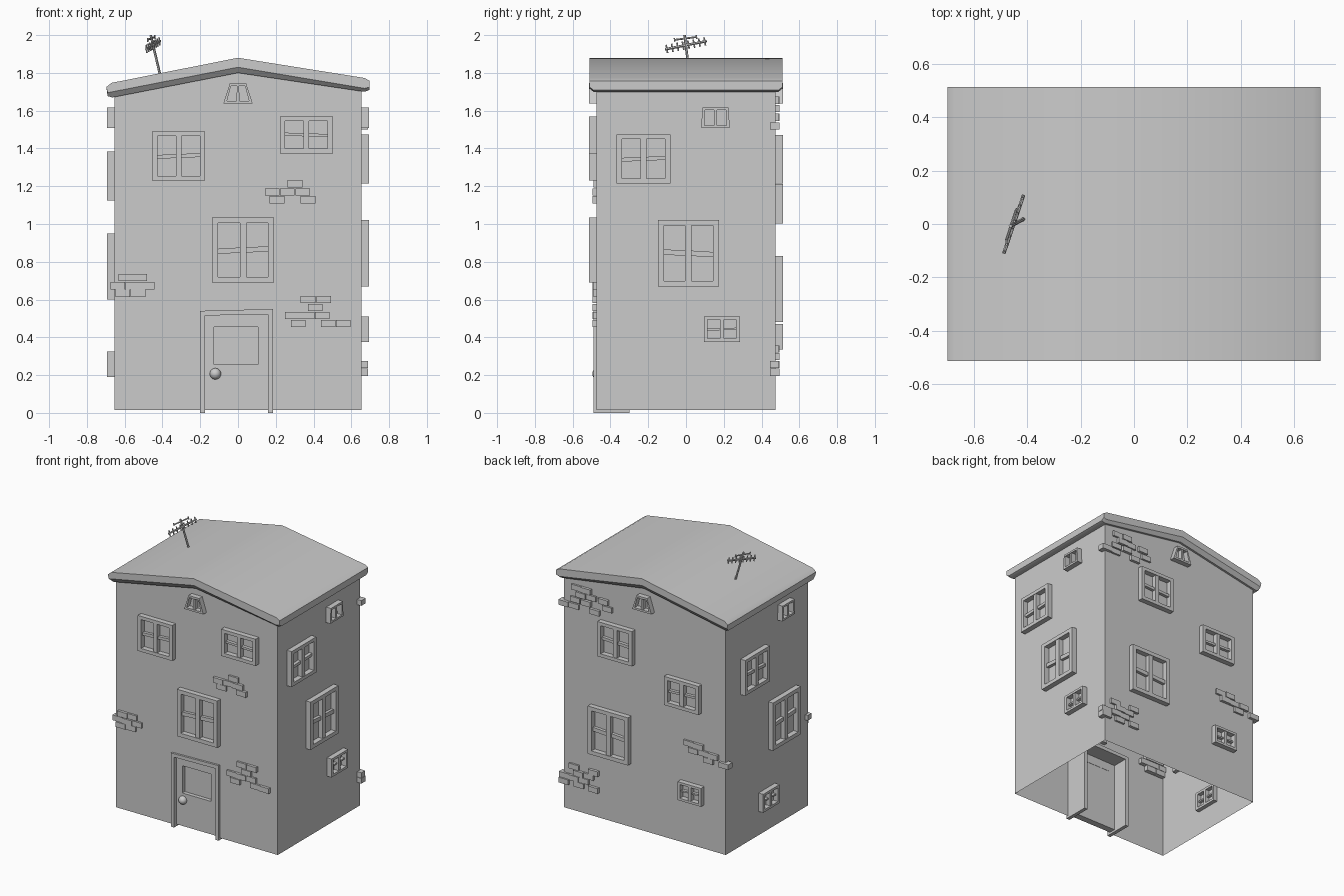
import bpy, bmesh, math
from mathutils import Vector

if "Cube" in bpy.data.objects:
    bpy.data.objects.remove(bpy.data.objects["Cube"])

WX, WY = 0.655, 0.475          # half width and half depth of the walls

# (u, z, d) -> world: u runs along the wall, d points outward
WALLS = {
    "front": lambda u, z, d: (u, -WY - d, z),
    "back":  lambda u, z, d: (u, WY + d, z),
    "right": lambda u, z, d: (WX + d, u, z),
    "left":  lambda u, z, d: (-WX - d, u, z),
}


def finish(name, bm, smooth=False):
    bmesh.ops.recalc_face_normals(bm, faces=bm.faces)
    me = bpy.data.meshes.new(name)
    bm.to_mesh(me)
    bm.free()
    ob = bpy.data.objects.new(name, me)
    bpy.context.collection.objects.link(ob)
    if smooth:
        me.shade_smooth()
        me.set_sharp_from_angle(angle=math.radians(30))
    return ob


def loft(bm, rings, caps=True):
    vs = [[bm.verts.new(p) for p in r] for r in rings]
    n = len(vs[0])
    for a, b in zip(vs, vs[1:]):
        for i in range(n):
            j = (i + 1) % n
            bm.faces.new((a[i], a[j], b[j], b[i]))
    if caps:
        bm.faces.new(vs[0])
        bm.faces.new(vs[-1])
    return vs


def prism(bm, wall, poly, d0, d1):
    f = WALLS[wall]
    loft(bm, [[f(u, z, d) for u, z in poly] for d in (d0, d1)])


def rect(u0, u1, z0, z1):
    return [(u0, z0), (u1, z0), (u1, z1), (u0, z1)]


def rod(bm, p, q, r, sides=6):
    p, q = Vector(p), Vector(q)
    w = (q - p).normalized()
    a = w.orthogonal().normalized()
    b = w.cross(a)
    ang = [2 * math.pi * i / sides for i in range(sides)]
    loft(bm, [[c + (a * math.cos(t) + b * math.sin(t)) * r for t in ang] for c in (p, q)])


def window(wall, idx, u, z, w, h, cross=True, taper=1.0):
    bm = bmesh.new()
    b, x, y = 0.09 * w + 0.002, w / 2, h / 2

    def bar(poly, d0, d1):
        prism(bm, wall, [(u + p * (1 + (taper - 1) * (q + y) / h), z + q) for p, q in poly], d0, d1)
    # outer frame and centre post
    bar(rect(-x, -x + b, -y, y), -0.03, 0.038)
    bar(rect(x - b, x, -y, y), -0.03, 0.038)
    bar(rect(-x + b, x - b, -y, -y + b * 0.9), -0.03, 0.038)
    bar(rect(-x + b, x - b, y - b * 0.9, y), -0.03, 0.038)
    bar(rect(-b * 0.55, b * 0.55, -y + b * 0.9, y - b * 0.9), -0.03, 0.034)
    # slightly crooked crossbars
    if cross:
        for s in (-1, 1):
            t = 0.04 * h * s * (-1) ** idx
            i, o = s * b * 0.5, s * (x - b)
            bar([(i, -0.04 * h), (o, -0.04 * h + t * 0.5),
                 (o, 0.04 * h + t * 0.5), (i, 0.04 * h)], -0.02, 0.022)
    finish(f"{wall}_window_{idx}", bm)


# walls: gabled shell, open underneath, with a doorway in the front
bm = bmesh.new()
gable = [(WX, 0.015), (WX, 1.73), (0, 1.85), (-WX, 1.71), (-WX, 0.015)]
door_hole = [(-0.18, 0.015), (-0.18, 0.52), (0.165, 0.52), (0.165, 0.015)]
fr = [bm.verts.new((x, -WY, z)) for x, z in gable]
bk = [bm.verts.new((x, WY, z)) for x, z in gable]
for i in range(4):
    bm.faces.new((fr[i], fr[i + 1], bk[i + 1], bk[i]))
bm.faces.new(bk)
bm.faces.new(fr + [bm.verts.new((x, -WY, z)) for x, z in door_hole])
finish("house_walls", bm)

# roof: gable slab whose lower rim is chamfered at both ends
bm = bmesh.new()
rings = []
for y, up in ((-0.512, 0.03), (-0.49, 0), (0.49, 0), (0.512, 0.03)):
    prof = [(-0.665, 1.67 + up), (0, 1.80 + up), (0.67, 1.70 + up * 0.6), (0.697, 1.71 + up * 0.5),
            (0.697, 1.758), (0.67, 1.773), (0, 1.88), (-0.67, 1.747), (-0.697, 1.725),
            (-0.69, 1.677 + up * 0.6)]
    rings.append([(x, y, z) for x, z in prof])
loft(bm, rings)
finish("roof", bm, smooth=True)

# windows: (u, z, width, height)
LAYOUT = {
    "front": [(-0.314, 1.36, 0.28, 0.26), (0.362, 1.472, 0.28, 0.196), (0.027, 0.862, 0.327, 0.344)],
    "back":  [(0.22, 1.343, 0.28, 0.255), (-0.32, 1.108, 0.28, 0.21), (0.275, 0.655, 0.327, 0.35),
              (-0.385, 0.403, 0.19, 0.135)],
    "right": [(-0.225, 1.345, 0.285, 0.26), (0.013, 0.845, 0.322, 0.35), (0.19, 0.443, 0.19, 0.135)],
    "left":  [(0.16, 1.255, 0.285, 0.26), (-0.18, 0.775, 0.322, 0.35), (0.0, 0.257, 0.19, 0.135)],
}
for wall, items in LAYOUT.items():
    for i, it in enumerate(items):
        window(wall, i, *it)
for wall in ("front", "back"):
    window(wall, 8, 0.0, 1.692, 0.155, 0.108, cross=False, taper=0.55)
for wall, u in (("right", 0.156), ("left", -0.2)):
    window(wall, 9, u, 1.563, 0.15, 0.11, cross=False, taper=0.93)

# exposed brick patches: row height -> brick centres
BRICKS = {
    "front": {1.213: (0.302,), 1.17: (0.182, 0.261, 0.343), 1.128: (0.206, 0.37),
              0.716: (-0.594, -0.52), 0.673: (-0.637, -0.557, -0.48), 0.633: (-0.61, -0.53),
              0.6: (0.37, 0.454), 0.558: (0.409,), 0.515: (0.288, 0.367, 0.446),
              0.473: (0.319, 0.478, 0.557)},
    "back":  {1.655: (0.55, 0.47), 1.612: (0.51, 0.43, 0.33), 1.565: (0.56, 0.47, 0.30),
              1.518: (0.65, 0.57, 0.40),
              0.338: (0.57, 0.41), 0.298: (0.53, 0.45), 0.256: (0.65, 0.57, 0.49),
              0.215: (0.65, 0.53, 0.41),
              0.757: (-0.36, -0.44), 0.715: (-0.40, -0.48, -0.56), 0.673: (-0.52, -0.65)},
}
for wall, rows in BRICKS.items():
    bm = bmesh.new()
    for k, (z, us) in enumerate(rows.items()):
        for j, u in enumerate(us):
            prism(bm, wall, rect(u - 0.039, u + 0.039, z - 0.019, z + 0.019),
                  -0.03, 0.014 + 0.006 * ((j + k) % 2))
    finish(f"{wall}_bricks", bm)

# door frame: deep jambs and lintel
bm = bmesh.new()
prism(bm, "front", rect(-0.202, -0.176, 0, 0.535), -0.175, 0.015)
prism(bm, "front", rect(0.16, 0.186, 0, 0.545), -0.175, 0.015)
prism(bm, "front", [(-0.202, 0.515), (0.186, 0.522), (0.186, 0.55), (-0.202, 0.54)], -0.175, 0.015)
finish("door_frame", bm)

# door leaf with a recessed panel
bm = bmesh.new()
prism(bm, "front", rect(-0.178, -0.127, 0.015, 0.525), -0.06, -0.012)
prism(bm, "front", rect(0.106, 0.163, 0.015, 0.525), -0.06, -0.012)
prism(bm, "front", rect(-0.127, 0.106, 0.015, 0.256), -0.06, -0.012)
prism(bm, "front", rect(-0.127, 0.106, 0.456, 0.525), -0.06, -0.012)
prism(bm, "front", rect(-0.127, 0.106, 0.256, 0.456), -0.058, -0.04)
finish("door_leaf", bm)

# door knob
bm = bmesh.new()
bmesh.ops.create_uvsphere(bm, u_segments=16, v_segments=10, radius=0.03)
bmesh.ops.translate(bm, verts=bm.verts, vec=(-0.12, -0.466, 0.207))
finish("door_knob", bm, smooth=True)

# roof aerial: leaning mast, long boom with short elements, small top bar
bm = bmesh.new()
rod(bm, (-0.41, 0.02, 1.78), (-0.462, -0.008, 2.0), 0.007)
b0, b1 = Vector((-0.487, -0.11, 1.925)), Vector((-0.413, 0.108, 1.968))
rod(bm, b0, b1, 0.007)
up = Vector((-0.1, -0.18, 0.98))
for i in range(8):
    c = b0.lerp(b1, 0.04 + 0.92 * i / 7)
    rod(bm, c - up * 0.022, c + up * 0.022, 0.0045)
t0, t1 = Vector((-0.478, -0.06, 1.975)), Vector((-0.44, 0.055, 1.99))
rod(bm, t0, t1, 0.005)
for c in (t0, t1):
    rod(bm, c - up * 0.01, c + up * 0.01, 0.004)
finish("roof_aerial", bm)
